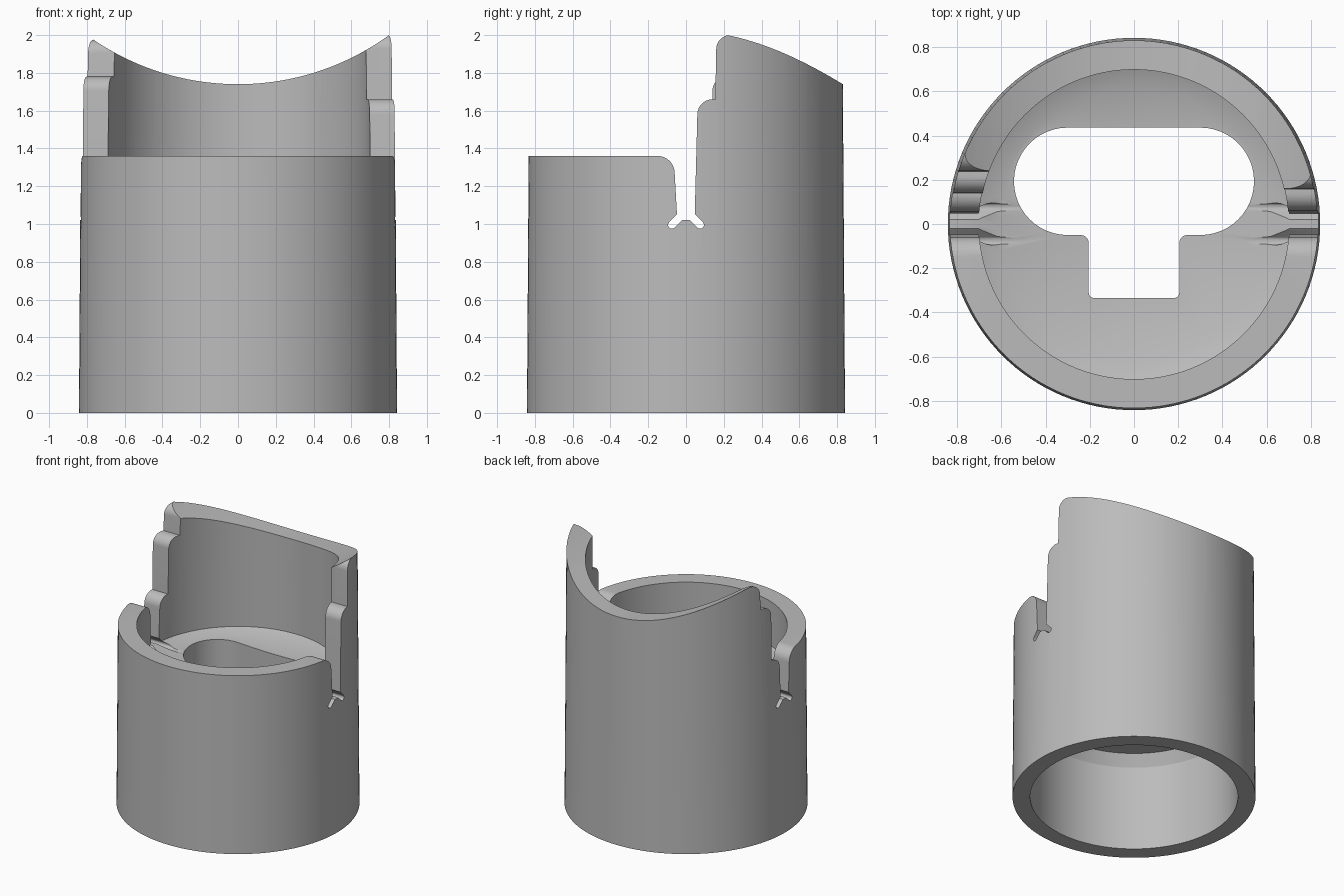
import bpy, bmesh, math

if "Cube" in bpy.data.objects:
    bpy.data.objects.remove(bpy.data.objects["Cube"], do_unlink=True)

grey = bpy.data.materials.new("plain_grey")
grey.use_nodes = True
grey.diffuse_color = (0.5, 0.5, 0.5, 1)
grey.node_tree.nodes["Principled BSDF"].inputs["Base Color"].default_value = (0.5, 0.5, 0.5, 1)


def make_object(name, bm):
    bmesh.ops.recalc_face_normals(bm, faces=bm.faces)
    mesh = bpy.data.meshes.new(name)
    bm.to_mesh(mesh)
    bm.free()
    mesh.materials.append(grey)
    obj = bpy.data.objects.new(name, mesh)
    bpy.context.collection.objects.link(obj)
    return obj


def arc(cx, cy, r, start, end, n=10):
    angles = [math.radians(start + (end - start) * i / n) for i in range(n + 1)]
    return [(cx + r * math.cos(a), cy + r * math.sin(a)) for a in angles]


def prism(name, points, place, lo, hi):
    """Extrude a 2D outline from lo to hi; place maps (u, v, depth) to a position."""
    bm = bmesh.new()
    ends = [[bm.verts.new(place(u, v, d)) for u, v in points] for d in (lo, hi)]
    for ring in ends:
        bm.faces.new(ring)
    n = len(points)
    for i in range(n):
        j = (i + 1) % n
        bm.faces.new((ends[0][i], ends[0][j], ends[1][j], ends[1][i]))
    return make_object(name, bm)


def along_x(u, v, d):
    return (d, u, v)


def along_y(u, v, d):
    return (u, d, v)


def along_z(u, v, d):
    return (u, v, d)


# Tapered tube with a dished floor, revolved from its wall section
SEGMENTS = 128
section = [(0.72, 0), (0.842, 0), (0.828, 2.1), (0.695, 2.1), (0.705, 1.02),
           (0.62, 0.985), (0, 0.93), (0, 0.74), (0.67, 0.735), (0.72, 0.65)]
bm = bmesh.new()
rows = []
for r, z in section:
    if r == 0:
        rows.append([bm.verts.new((0, 0, z))] * SEGMENTS)
    else:
        turns = [math.tau * i / SEGMENTS for i in range(SEGMENTS)]
        rows.append([bm.verts.new((r * math.cos(a), r * math.sin(a), z)) for a in turns])
for k, row in enumerate(rows):
    nxt = rows[(k + 1) % len(rows)]
    for i in range(SEGMENTS):
        j = (i + 1) % SEGMENTS
        corners = list(dict.fromkeys((row[i], row[j], nxt[j], nxt[i])))
        if len(corners) > 2:
            bm.faces.new(corners)
body = make_object("cup_body", bm)

# Low front wall and side slots; the back edge is stepped differently on each side
front_edge = [(-1, 1.36)] + arc(-0.15, 1.27, 0.09, 90, 0)
slot_base = [(-0.045, 1.0), (-0.02, 1.02), (0.02, 1.02), (0.045, 1.0)]
steps_plus = (arc(0.14, 1.58, 0.08, 180, 90) + [(0.155, 1.66)]
              + arc(0.235, 1.925, 0.075, 180, 90) + [(0.235, 2.3), (-1, 2.3)])
steps_minus = (arc(0.135, 1.28, 0.08, 180, 90) + [(0.137, 1.36)]
               + arc(0.215, 1.705, 0.075, 180, 90) + [(0.235, 1.78)]
               + arc(0.315, 1.9, 0.075, 180, 90) + [(0.315, 2.3), (-1, 2.3)])
cutters = [
    prism("plus_side_cut", front_edge + slot_base + steps_plus, along_x, -0.01, 1),
    prism("minus_side_cut", front_edge + slot_base + steps_minus, along_x, -1, 0),
]

# Concave sweep across the top of the back wall
sweep = arc(0, 3.1, 1.36, 180, 360, 96)
cutters.append(prism("top_sweep_cut", sweep, along_y, 0, 1))

# Small angled relief grooves at the foot of each slot
for side in (-1, 1):
    for s in (-1, 1):
        groove = arc(0.075, 0.995, 0.02, -135, 45) + arc(0.03, 1.04, 0.02, 45, 225)
        groove = [(s * y, z) for y, z in groove]
        lo, hi = sorted((side * 0.45, side * 1))
        cutters.append(prism("relief_groove_cut", groove, along_x, lo, hi))

# Keyhole opening: wide rounded slot with a square notch towards the front
half = ([(0.175, -0.335)] + arc(0.18, -0.31, 0.025, -90, 0, 5)
        + arc(0.24, -0.085, 0.035, 180, 90, 5) + arc(0.3, 0.193, 0.243, -90, 90, 24))
opening = half + [(-x, y) for x, y in reversed(half)]
cutters.append(prism("floor_opening_cut", opening, along_z, 0.5, 1.2))

# Apply the cuts and discard the cutters
bpy.context.view_layer.objects.active = body
for cutter in cutters:
    mod = body.modifiers.new("cut", "BOOLEAN")
    mod.operation = "DIFFERENCE"
    mod.solver = "EXACT"
    mod.object = cutter
    bpy.ops.object.modifier_apply(modifier=mod.name)
    bpy.data.objects.remove(cutter, do_unlink=True)

bpy.ops.object.select_all(action="DESELECT")
body.select_set(True)
bpy.ops.object.shade_smooth_by_angle(angle=math.radians(25))
